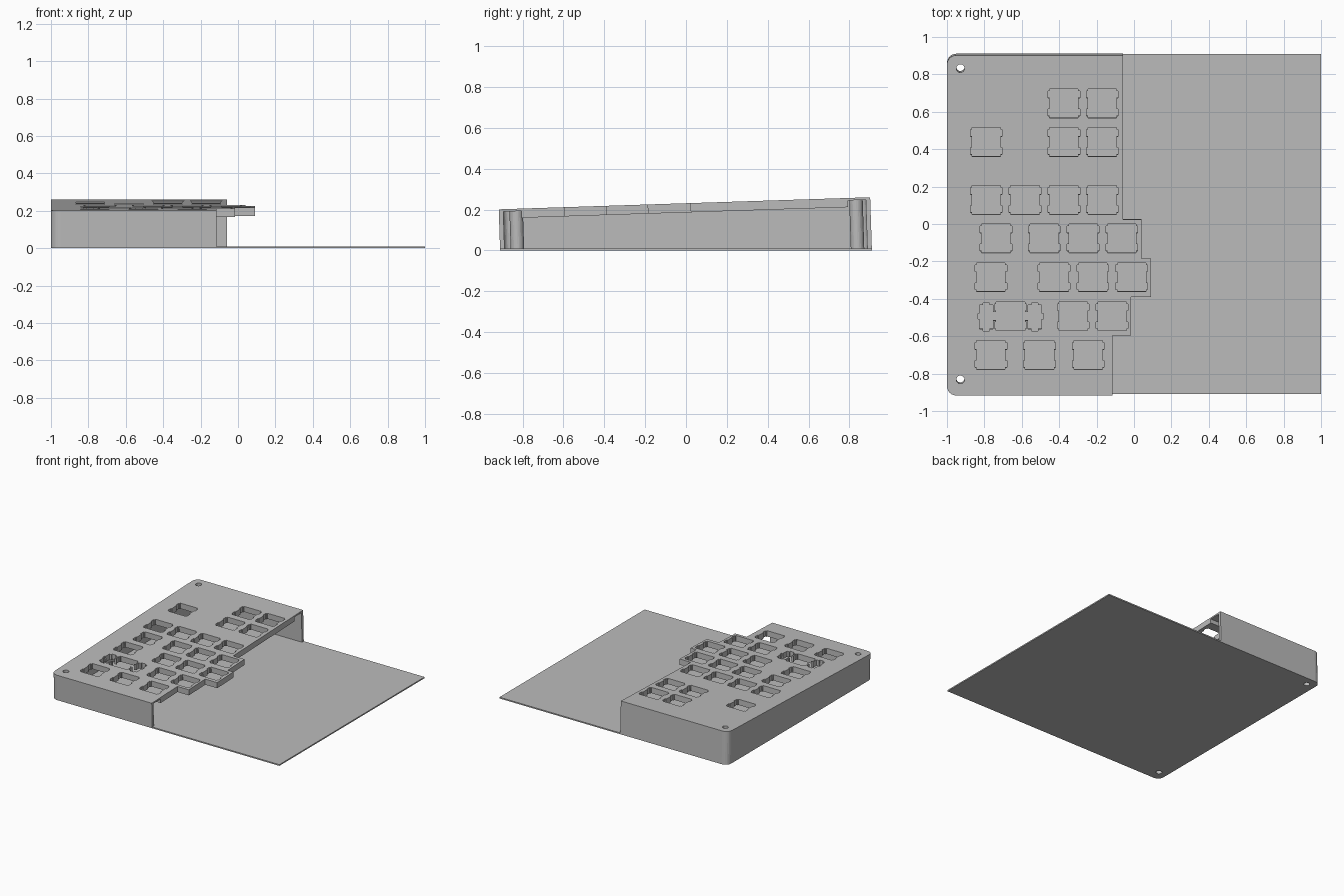
import bpy, bmesh
from math import sin, cos, pi
from mathutils import Matrix, Vector

cube = bpy.data.objects.get("Cube")
if cube:
    bpy.data.objects.remove(cube)

grey = bpy.data.materials.new("plain grey")
grey.use_nodes = True
colour = (0.5, 0.5, 0.5, 1)
grey.diffuse_color = colour
grey.node_tree.nodes["Principled BSDF"].inputs["Base Color"].default_value = colour

TILT = Matrix.Rotation(0.0325, 4, 'X')
TOP = 0.231          # top of the case before tilting
SKIN = 0.012         # thin outer skin
BLOCK = 0.045        # full depth of the switch block
WALL = 0.022
FLOOR = 0.01


def circle(x, y, r, n=24):
    return [(x + r * cos(2 * pi * i / n), y + r * sin(2 * pi * i / n)) for i in range(n)]


def arc(x, y, r, start, end, n=6):
    return [(x + r * cos(start + (end - start) * i / n),
             y + r * sin(start + (end - start) * i / n)) for i in range(n + 1)]


def prism(name, loops, z0, z1, tilted=True):
    """Extrude filled outlines (inner loops become holes) between two heights."""
    curve = bpy.data.curves.new(name + "_profile", 'CURVE')
    curve.dimensions = '2D'
    curve.fill_mode = 'BOTH'
    curve.extrude = (z1 - z0) / 2
    for loop in loops:
        spline = curve.splines.new('POLY')
        spline.points.add(len(loop) - 1)
        for p, (x, y) in zip(spline.points, loop):
            p.co = (x, y, 0, 1)
        spline.use_cyclic_u = True
    temp = bpy.data.objects.new(name + "_profile", curve)
    bpy.context.scene.collection.objects.link(temp)
    graph = bpy.context.evaluated_depsgraph_get()
    mesh = bpy.data.meshes.new_from_object(temp.evaluated_get(graph))
    bpy.data.objects.remove(temp)

    bm = bmesh.new()
    bm.from_mesh(mesh)
    bmesh.ops.remove_doubles(bm, verts=bm.verts, dist=1e-5)
    bmesh.ops.translate(bm, verts=bm.verts, vec=(0, 0, (z0 + z1) / 2))
    bmesh.ops.recalc_face_normals(bm, faces=bm.faces)
    if tilted:
        # lean the part, then trim it just inside the floor sheet
        bmesh.ops.transform(bm, matrix=TILT, verts=bm.verts)
        bmesh.ops.bisect_plane(bm, geom=bm.verts[:] + bm.edges[:] + bm.faces[:],
                               plane_co=Vector((0, 0, FLOOR / 2)),
                               plane_no=Vector((0, 0, 1)), clear_inner=True)
    bm.to_mesh(mesh)
    bm.free()
    mesh.name = name
    mesh.materials.clear()
    mesh.materials.append(grey)
    for poly in mesh.polygons:
        poly.material_index = 0
        poly.use_smooth = False
    obj = bpy.data.objects.new(name, mesh)
    bpy.context.scene.collection.objects.link(obj)
    return obj


def mirrored(quarter, x, y):
    """Mirror a quarter outline into a closed loop about (x, y)."""
    right = quarter + [(a, -b) for a, b in reversed(quarter)]
    full = right + [(-a, b) for a, b in reversed(right)]
    return [(x + a, y + b) for a, b in full]


# Switch opening: square with clip notches on both sides
H, N = 0.0765, 0.085
SWITCH = [(H, H), (H, 0.066), (N, 0.066), (N, 0.03), (H, 0.03)]


def stabilised(x, y):
    """Wide-key opening: switch joined to two side slots by a channel."""
    right = [(H, H), (H, 0.066), (N, 0.066), (N, 0.03), (H, 0.03), (H, 0.022),
             (0.094, 0.022), (0.094, 0.06), (0.112, 0.06), (0.112, 0.07),
             (0.148, 0.07), (0.148, 0.06), (0.166, 0.06), (0.166, 0.015),
             (0.175, 0.015), (0.175, -0.015), (0.166, -0.015), (0.166, -0.068),
             (0.147, -0.068), (0.147, -0.08), (0.113, -0.08), (0.113, -0.068),
             (0.094, -0.068), (0.094, -0.022), (H, -0.022), (H, -0.03),
             (N, -0.03), (N, -0.066), (H, -0.066), (H, -H)]
    full = right + [(-a, b) for a, b in reversed(right)]
    return [(x + a, y + b) for a, b in full]


rows = {
    0.652: (-0.375, -0.17),
    0.446: (-0.79, -0.375, -0.17),
    0.136: (-0.79, -0.583, -0.375, -0.17),
    -0.07: (-0.738, -0.48, -0.272, -0.065),
    -0.277: (-0.765, -0.428, -0.22, -0.013),
    -0.486: (-0.325, -0.117),
    -0.693: (-0.765, -0.505, -0.245),
}
openings = [mirrored(SWITCH, x, y) for y, xs in rows.items() for x in xs]
openings.append(stabilised(-0.66, -0.486))

# Stepped right-hand edge shared by the skin and the block
STEPS = [(-0.115, -0.588), (-0.015, -0.588), (-0.015, -0.383), (0.09, -0.383),
         (0.09, -0.178), (0.04, -0.178), (0.04, 0.032), (-0.06, 0.032)]
D, R = 0.91, 0.05
SCREWS = [(-0.928, 0.84), (-0.928, -0.825)]


def left_corners(inset):
    r, c = R - inset, -1 + R
    return (arc(c, D - R, r, pi / 2, pi) + arc(c, R - D, r, pi, 1.5 * pi))


screw_holes = [circle(x, y, 0.022) for x, y in SCREWS]

# Case top
prism("top_plate",
      [left_corners(0) + [(-0.115, -D)] + STEPS + [(-0.06, D)]] + openings + screw_holes,
      TOP - SKIN, TOP)
prism("switch_block",
      [[(-0.885, 0.8), (-0.885, -0.8), (-0.115, -0.8)] + STEPS + [(-0.06, 0.8)]] + openings,
      TOP - BLOCK, TOP - SKIN)

# Case walls: back, left and front in one continuous run
inner = left_corners(WALL)
prism("outer_walls",
      [[(-0.06, D)] + left_corners(0) + [(-0.115, -D), (-0.115, WALL - D)]
       + inner[::-1] + [(-0.06, D - WALL)]],
      -0.05, TOP - SKIN)

# Screw posts
for side, (x, y) in zip(("back", "front"), SCREWS):
    prism(side + "_screw_post", [circle(x, y, 0.033), circle(x, y, 0.022)],
          -0.05, TOP - SKIN)

# Floor sheet
prism("floor_sheet", [left_corners(0) + [(1, -D), (1, D)]] + screw_holes,
      0, FLOOR, tilted=False)
